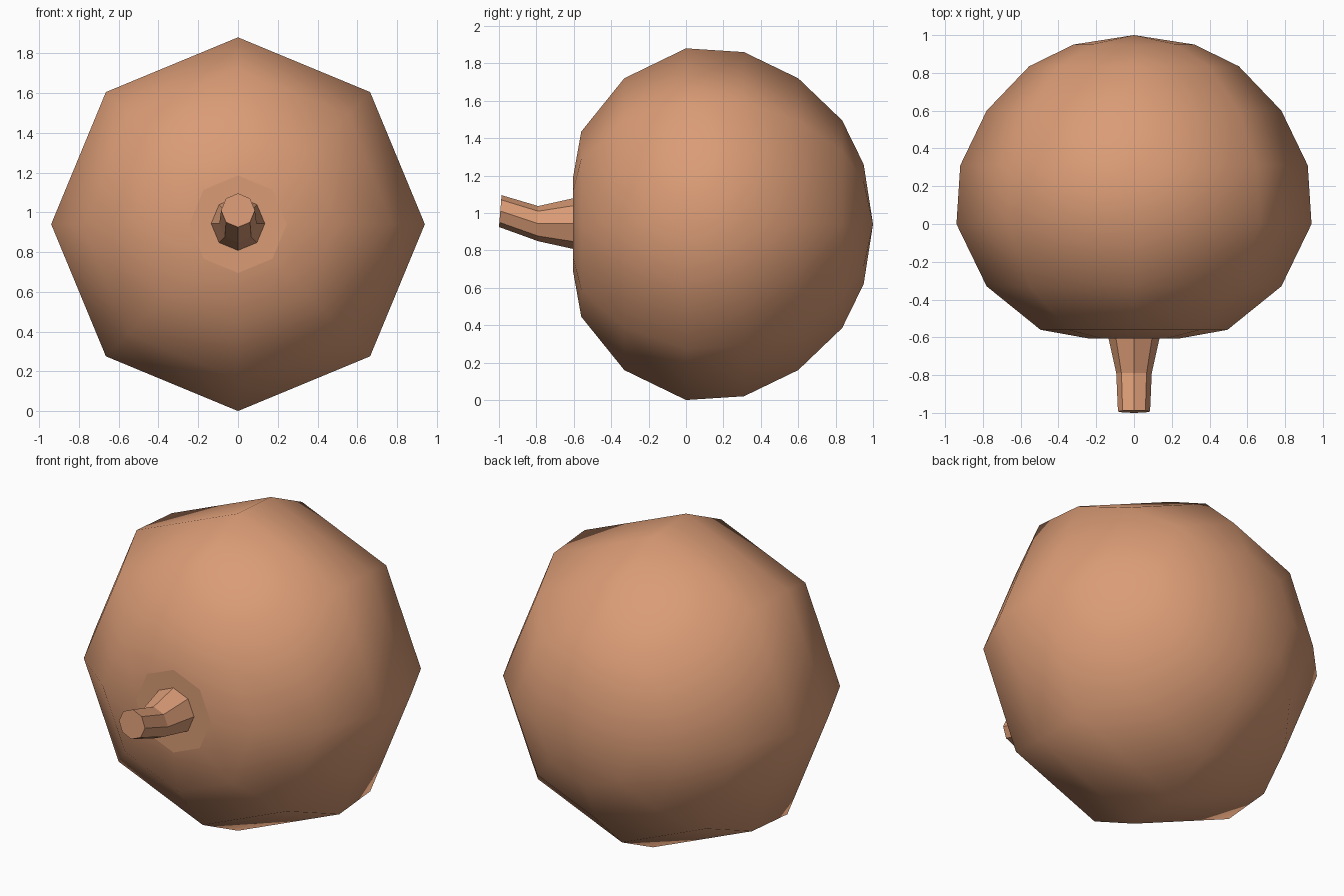
import bpy
import math

cube = bpy.data.objects.get("Cube")
if cube:
    bpy.data.objects.remove(cube)

SIDES = 8
CENTRE_Z = 0.94

skin = bpy.data.materials.new("warm tan")
skin.use_nodes = True
tan = (0.70, 0.33, 0.18, 1)
skin.diffuse_color = tan
skin.node_tree.nodes["Principled BSDF"].inputs["Base Color"].default_value = tan


def ring(y, radius, z=CENTRE_Z, tilt=0.0):
    """Octagon around the y axis; tilt pushes its top along y."""
    points = []
    for i in range(SIDES):
        a = math.tau * i / SIDES
        points.append((radius * math.sin(a), y + tilt * math.cos(a),
                       z + radius * math.cos(a)))
    return points


def loft(name, rings, pole=None):
    """Skin the rings from front to back, capping the front and the back."""
    verts = [p for r in rings for p in r]
    faces = [tuple(range(SIDES))]
    for k in range(len(rings) - 1):
        a, b = k * SIDES, (k + 1) * SIDES
        for i in range(SIDES):
            j = (i + 1) % SIDES
            faces.append((a + i, b + i, b + j, a + j))
    last = (len(rings) - 1) * SIDES
    if pole:
        verts.append(pole)
        for i in range(SIDES):
            faces.append((last + i, len(verts) - 1, last + (i + 1) % SIDES))
    else:
        faces.append(tuple(last + i for i in reversed(range(SIDES))))
    mesh = bpy.data.meshes.new(name)
    mesh.from_pydata(verts, [], faces)
    mesh.materials.append(skin)
    mesh.update()
    obj = bpy.data.objects.new(name, mesh)
    bpy.context.collection.objects.link(obj)
    return obj


# Round body, smooth except for its flat front disc
profile = [(-0.605, 0.245), (-0.56, 0.495), (-0.33, 0.78), (0, 0.94),
           (0.31, 0.92), (0.6, 0.78), (0.835, 0.555), (0.95, 0.32)]
body = loft("body", [ring(y, r) for y, r in profile], (0, 1, CENTRE_Z))
for face in body.data.polygons:
    face.use_smooth = face.index > 0

# Faceted stem, bending upwards at its tip
loft("stem", [ring(-0.993, 0.085, 1.01, 0.007),
              ring(-0.79, 0.094, 0.943),
              ring(-0.6, 0.136, 0.943)])
